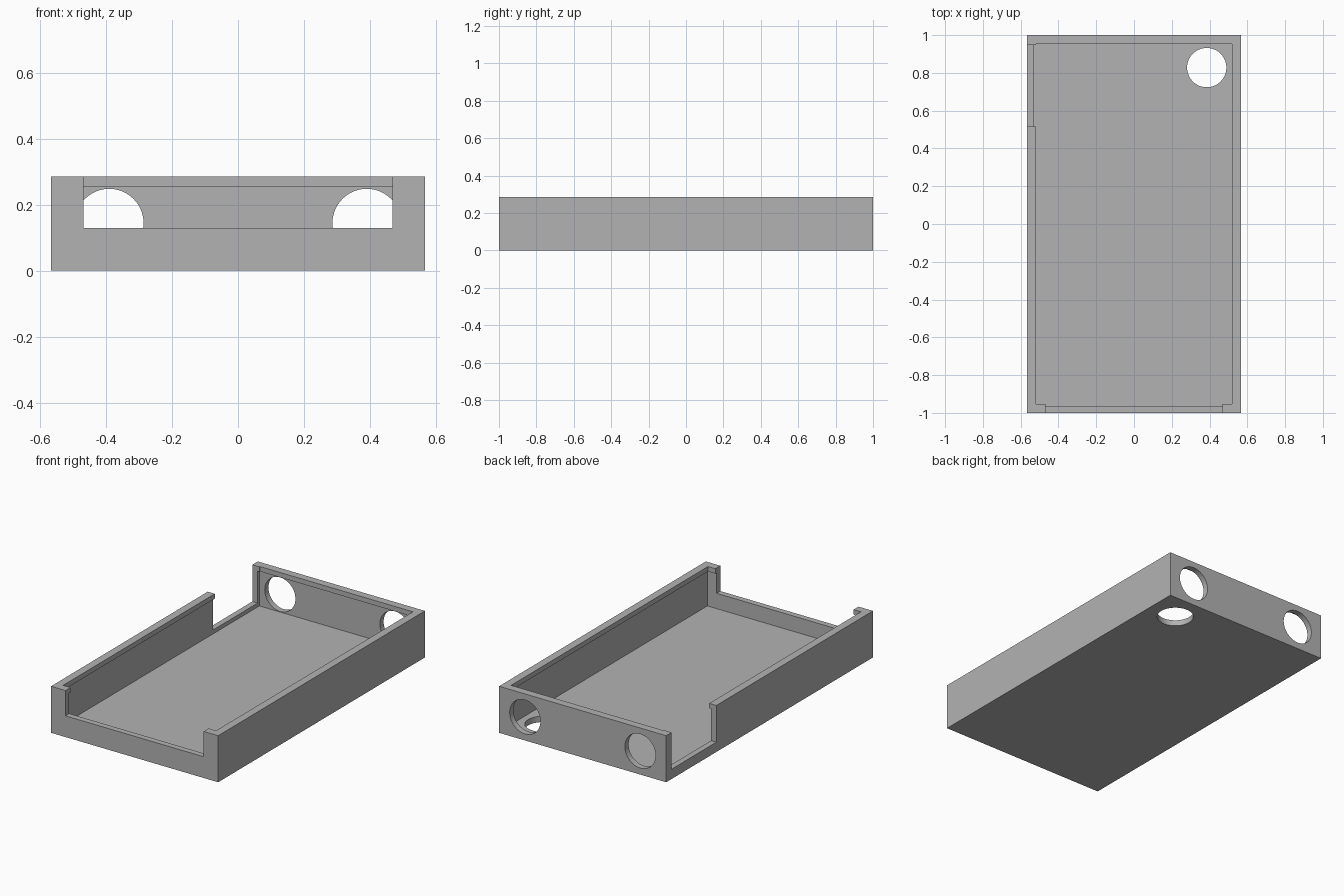
import bpy
import math

old = bpy.data.objects.get("Cube")
if old:
    bpy.data.objects.remove(old, do_unlink=True)

HALF_X, HALF_Y, HEIGHT = 0.566, 1.0, 0.285
WALL = 0.036        # wall and floor thickness
LIP = 0.048         # wall thickness at the top lip
LIP_Z = 0.255       # underside of the lip
HOLE_R = 0.104

grey = bpy.data.materials.new("light grey plastic")
grey.use_nodes = True
colour = (0.45, 0.45, 0.45, 1)
grey.diffuse_color = colour
grey.node_tree.nodes["Principled BSDF"].inputs["Base Color"].default_value = colour


def box(name, x, y, z):
    """Box spanning the given (low, high) ranges."""
    spans = (x, y, z)
    bpy.ops.mesh.primitive_cube_add(size=1, location=[(a + b) / 2 for a, b in spans])
    ob = bpy.context.object
    ob.name = name
    ob.scale = [b - a for a, b in spans]
    bpy.ops.object.transform_apply(location=True, rotation=True, scale=True)
    return ob


def round_cutter(name, location, tilt=0.0):
    bpy.ops.mesh.primitive_cylinder_add(
        vertices=64, radius=HOLE_R, depth=0.2, location=location, rotation=(tilt, 0, 0))
    bpy.context.object.name = name
    return bpy.context.object


# Outer block of the tray
tray = box("case_tray", (-HALF_X, HALF_X), (-HALF_Y, HALF_Y), (0, HEIGHT))
tray.data.materials.append(grey)

# Hollow interior, and the narrower opening that leaves a lip
in_x, in_y = HALF_X - WALL, HALF_Y - WALL
lip_x, lip_y = HALF_X - LIP, HALF_Y - LIP
cutters = [
    box("interior_cutter", (-in_x, in_x), (-in_y, in_y), (WALL, LIP_Z)),
    box("opening_cutter", (-lip_x, lip_x), (-lip_y, lip_y), (0.2, 0.4)),
    # Wide front notch and deep notch in the right side wall
    box("front_notch_cutter", (-0.468, 0.468), (-1.1, -0.9), (0.13, 0.4)),
    box("side_notch_cutter", (-0.7, -0.5), (0.515, 0.947), (0.06, 0.4)),
    # Round hole in the floor
    round_cutter("floor_hole_cutter", (0.385, 0.828, 0)),
]
# Pair of round holes through the back wall
for side in (-1, 1):
    cutters.append(round_cutter("back_hole_cutter", (side * 0.39, HALF_Y, 0.144), math.pi / 2))

# Cut the block, then drop the cutters
for cutter in cutters:
    mod = tray.modifiers.new(cutter.name, "BOOLEAN")
    mod.operation = "DIFFERENCE"
    mod.solver = "EXACT"
    mod.object = cutter
    cutter.hide_render = True

bpy.ops.object.select_all(action="DESELECT")
tray.select_set(True)
bpy.context.view_layer.objects.active = tray
for mod in list(tray.modifiers):
    bpy.ops.object.modifier_apply(modifier=mod.name)
for cutter in cutters:
    bpy.data.objects.remove(cutter, do_unlink=True)

bpy.ops.object.shade_smooth_by_angle(angle=math.radians(30))
